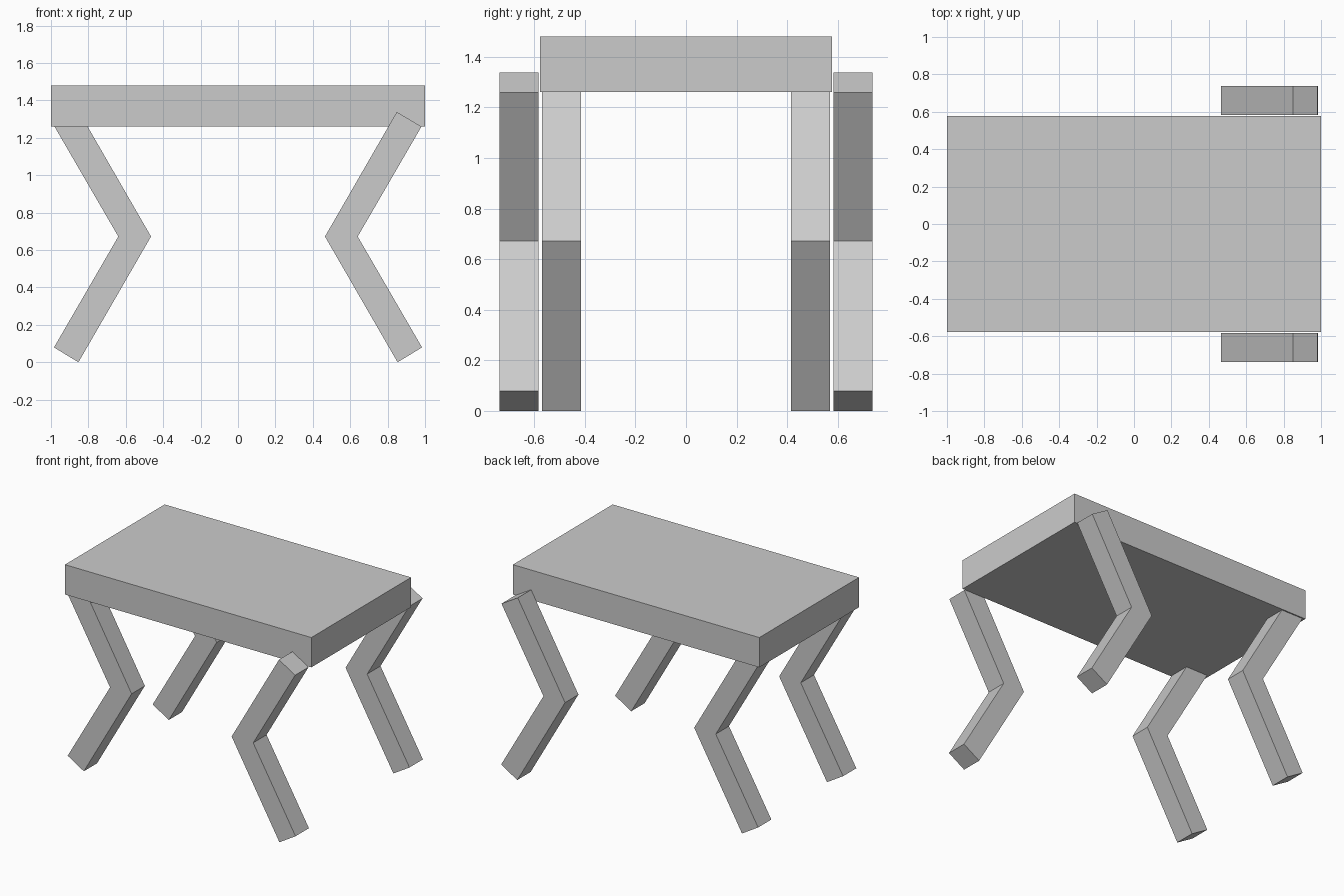
import bpy
import bmesh

if "Cube" in bpy.data.objects:
    bpy.data.objects.remove(bpy.data.objects["Cube"])

# Bent leg outline in x, z (for the +x side)
LEG = [(0.849, 1.338), (0.465, 0.672), (0.853, 0.0),
       (0.984, 0.079), (0.640, 0.672), (0.981, 1.260)]


def prism(name, profile, y0, y1):
    """Extrude an x-z outline from y0 to y1."""
    bm = bmesh.new()
    face = bm.faces.new([bm.verts.new((x, y0, z)) for x, z in profile])
    res = bmesh.ops.extrude_face_region(bm, geom=[face])
    verts = [v for v in res["geom"] if isinstance(v, bmesh.types.BMVert)]
    bmesh.ops.translate(bm, verts=verts, vec=(0, y1 - y0, 0))
    bmesh.ops.recalc_face_normals(bm, faces=bm.faces)
    mesh = bpy.data.meshes.new(name)
    bm.to_mesh(mesh)
    bm.free()
    obj = bpy.data.objects.new(name, mesh)
    bpy.context.collection.objects.link(obj)
    return obj


# Flat slab body
prism("body", [(-1, 1.261), (1, 1.261), (1, 1.48), (-1, 1.48)], -0.578, 0.578)

# Outer legs beside the slab at +x, inner legs tucked under it at -x
for end, sx, inner, outer in (("outer", 1, 0.583, 0.738), ("inner", -1, 0.416, 0.569)):
    outline = [(sx * x, z) for x, z in LEG]
    for side, sy in (("front", -1), ("back", 1)):
        y0, y1 = sorted((sy * inner, sy * outer))
        prism(f"{end}_{side}_leg", outline, y0, y1)
